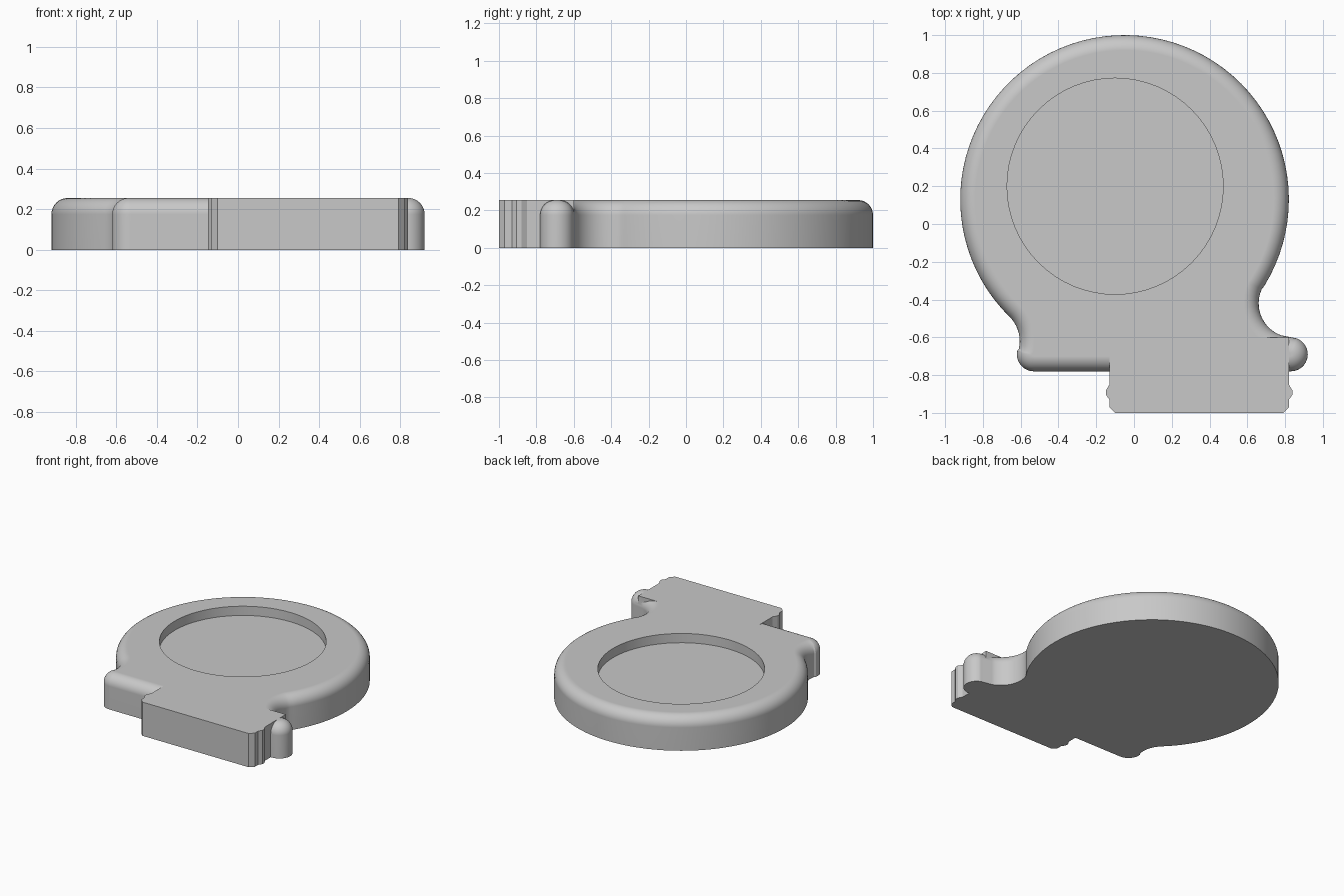
import bpy, bmesh
from math import sin, cos, pi, radians
from mathutils import Vector

cube = bpy.data.objects.get("Cube")
if cube:
    bpy.data.objects.remove(cube, do_unlink=True)

HEIGHT, FILLET, RECESS = 0.255, 0.08, 0.07

grey = bpy.data.materials.new("plain grey")
grey.use_nodes = True
grey.diffuse_color = (0.58, 0.58, 0.58, 1)
grey.node_tree.nodes["Principled BSDF"].inputs["Base Color"].default_value = grey.diffuse_color


def arc(x, y, r, start, end, steps):
    """Points with outward normals; a clockwise arc is a hollow, so its normal flips."""
    side = 1 if end > start else -1
    out = []
    for i in range(steps + 1):
        a = radians(start + (end - start) * i / steps)
        d = Vector((cos(a), sin(a), 0))
        out.append((Vector((x, y, 0)) + d * r, d * side))
    return out


def solid(name, rings):
    """Skin a stack of rings and cap both ends."""
    bm = bmesh.new()
    loops = [[bm.verts.new(p) for p in ring] for ring in rings]
    for low, high in zip(loops, loops[1:]):
        for i in range(len(low)):
            j = (i + 1) % len(low)
            bm.faces.new((low[i], low[j], high[j], high[i]))
    bm.faces.new(loops[0][::-1])
    bm.faces.new(loops[-1])
    bmesh.ops.recalc_face_normals(bm, faces=bm.faces)
    mesh = bpy.data.meshes.new(name)
    bm.to_mesh(mesh)
    bm.free()
    mesh.materials.append(grey)
    obj = bpy.data.objects.new(name, mesh)
    bpy.context.collection.objects.link(obj)
    return obj


def prism(name, outline, low, high):
    return solid(name, [[(x, y, z) for x, y in outline] for z in (low, high)])


def combine(target, other, operation):
    mod = target.modifiers.new(operation.title(), "BOOLEAN")
    mod.operation, mod.object, mod.solver = operation, other, "EXACT"
    bpy.context.view_layer.objects.active = target
    bpy.ops.object.modifier_apply(modifier=mod.name)
    bpy.data.objects.remove(other, do_unlink=True)


# Round body with two shoulders joined by hollows
path = (arc(-0.05, 0.13, 0.87, -31.7, 225.6, 64)
        + arc(-0.785, -0.62, 0.18, 45.6, -13, 10)
        + arc(-0.53, -0.69, 0.09, 167, 270, 12)
        + arc(0.83, -0.69, 0.09, -90, 70, 16)
        + arc(0.84, -0.42, 0.18, 250, 148.3, 14))
outline = [path[0]]
for p, n in path[1:]:
    if (p - outline[-1][0]).length > 0.004 and (p - path[0][0]).length > 0.004:
        outline.append((p, n))

# Straight wall, then a quarter-round top edge
rings = [[p.copy() for p, n in outline]]
for k in range(9):
    a = pi / 2 * k / 8
    lift = Vector((0, 0, HEIGHT - FILLET + FILLET * sin(a)))
    rings.append([p - n * FILLET * (1 - cos(a)) + lift for p, n in outline])
body = solid("body", rings)

# Square-edged plug with a small ridge on each side
edge = [(0, -0.6), (0, -0.85), (0.018, -0.88), (0.018, -0.905),
        (0, -0.93), (0, -0.97), (-0.03, -1.0)]
left = [(0.82 + x, y) for x, y in edge]
right = [(-0.13 - x, y) for x, y in edge]
plug = prism("plug", left + right[::-1], 0, HEIGHT)
combine(body, plug, "UNION")

# Shallow round recess in the top
circle = [(-0.1 + 0.572 * cos(2 * pi * i / 64), 0.2 + 0.572 * sin(2 * pi * i / 64))
          for i in range(64)]
cutter = prism("recess_cutter", circle, HEIGHT - RECESS, HEIGHT + 0.1)
combine(body, cutter, "DIFFERENCE")

# Smooth walls, with sharp edges and flat caps kept
bpy.ops.object.select_all(action="DESELECT")
body.select_set(True)
bpy.context.view_layer.objects.active = body
bpy.ops.object.shade_smooth_by_angle(angle=radians(25))
weighted = body.modifiers.new("Flat caps", "WEIGHTED_NORMAL")
weighted.keep_sharp = True
